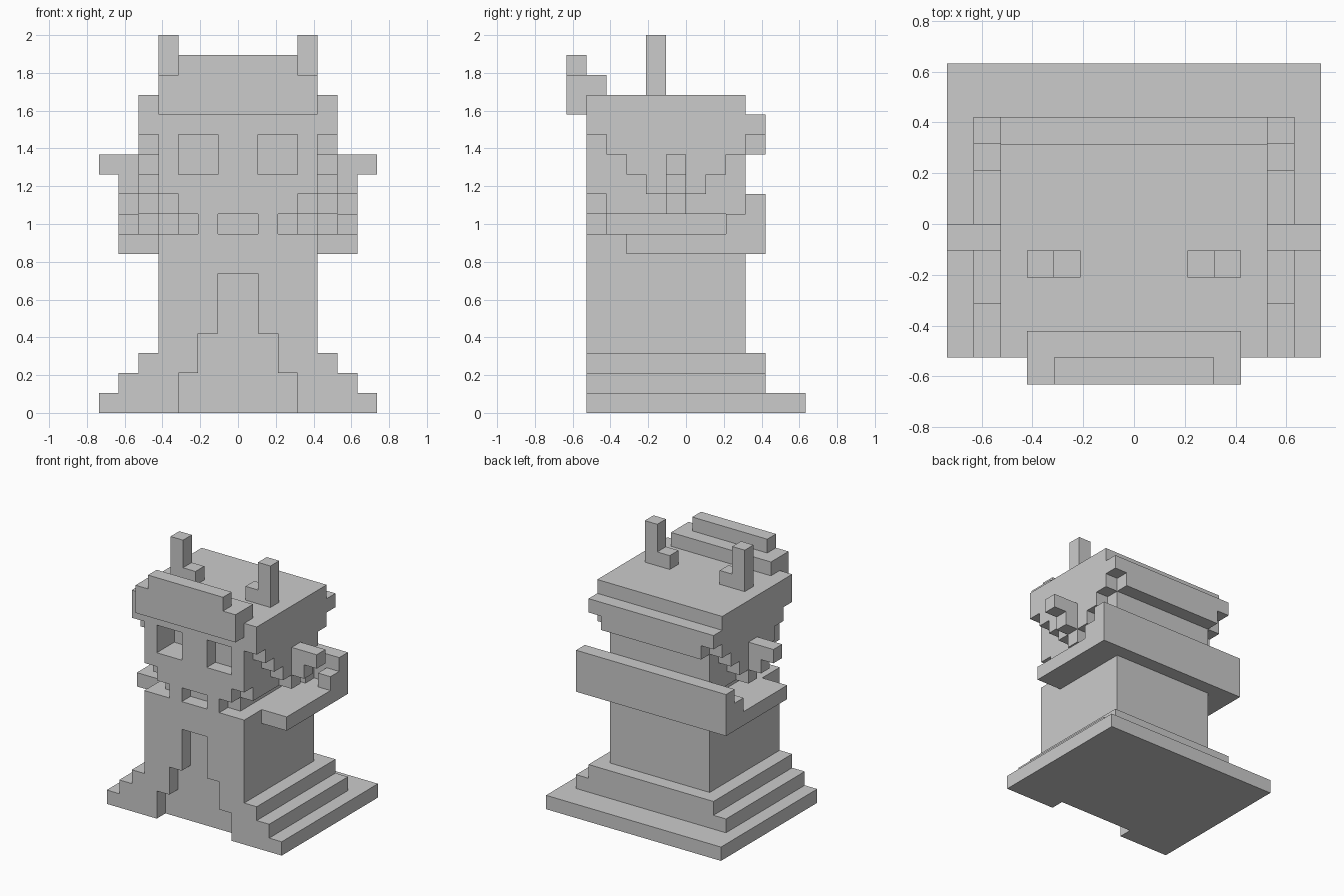
import bpy, bmesh
from mathutils import Vector

if "Cube" in bpy.data.objects:
    bpy.data.objects.remove(bpy.data.objects["Cube"])

U = 2 / 19  # size of one block; all numbers below are in blocks


def finish(name, bm):
    bmesh.ops.recalc_face_normals(bm, faces=bm.faces)
    me = bpy.data.meshes.new(name)
    bm.to_mesh(me)
    bm.free()
    ob = bpy.data.objects.new(name, me)
    bpy.context.collection.objects.link(ob)
    return ob


def prism(name, pts, place, depth):
    """Extrude a flat profile; place() maps profile points to 3D."""
    bm = bmesh.new()
    face = bm.faces.new([bm.verts.new(Vector(place(*p)) * U) for p in pts])
    ext = bmesh.ops.extrude_face_region(bm, geom=[face])
    verts = [v for v in ext["geom"] if isinstance(v, bmesh.types.BMVert)]
    bmesh.ops.translate(bm, verts=verts, vec=Vector(depth) * U)
    return finish(name, bm)


def box(name, x0, x1, y0, y1, z0, z1):
    pts = [(x0, y0), (x1, y0), (x1, y1), (x0, y1)]
    return prism(name, pts, lambda a, b: (a, b, z0), (0, 0, z1 - z0))


def pair(name, x0, x1, *yz):
    return [box(f"{name}_left", -x1, -x0, *yz), box(f"{name}_right", x0, x1, *yz)]


def cut(target, cutters):
    """Carve the cutters out of the target, then drop them."""
    bpy.context.view_layer.objects.active = target
    for c in cutters:
        m = target.modifiers.new("cut", "BOOLEAN")
        m.operation, m.solver, m.object = "DIFFERENCE", "EXACT", c
        c.hide_render = True
        bpy.ops.object.modifier_apply(modifier=m.name)
        bpy.data.objects.remove(c)


# Front layer of the robe: stepped hem outside, stepped opening inside
half = [(1, 7), (1, 4), (2, 4), (2, 2), (3, 2), (3, 0), (7, 0), (7, 1), (6, 1),
        (6, 2), (5, 2), (5, 3), (4, 3), (4, 9)]
outline = half + [(-x, z) for x, z in reversed(half)]
prism("robe_front", outline, lambda x, z: (x, -5, z), (0, 1, 0))

# Robe body and stepped train behind it
box("hem_bottom", -7, 7, -4, 6, 0, 1)
box("hem_middle", -6, 6, -4, 4, 1, 2)
box("hem_top", -5, 5, -4, 4, 2, 3)
box("robe_body", -4, 4, -4, 3, 3, 9)

# Collar: side shelves, small steps, raised back wall
pair("collar_side", 4, 6, -3, 3, 8, 9)
pair("collar_step", 5, 6, 2, 3, 9, 10)
box("collar_back", -6, 6, 3, 4, 8, 11)

# Head with eye sockets, mouth slot and jaw grooves
head = box("head", -4, 4, -5, 3, 9, 16)
cutters = [box("eye_cut_left", -3, -1, -6, -3, 12, 14),
           box("eye_cut_right", 1, 3, -6, -4, 12, 14),
           box("mouth_cut", -1, 1, -6, -4, 8.5, 10)]
cutters += pair("jaw_front_cut", 2, 4.5, -6, -4, 8.5, 10)
cutters += pair("jaw_side_cut", 3, 4.5, -6, 2, 8.5, 10)
cutters += pair("cheek_cut", 3, 4.5, -6, -4, 9.5, 11)
cut(head, cutters)

# Side hair with a V-shaped stepped lower edge
hair = [(-5, 16), (-5, 14), (-4, 14), (-4, 13), (-3, 13), (-3, 12), (-2, 12),
        (-2, 11), (1, 11), (1, 12), (2, 12), (2, 13), (3, 13), (3, 16)]
for side, x in (("left", -5), ("right", 4)):
    prism(f"side_hair_{side}", hair, lambda y, z: (x, y, z), (1, 0, 0))

# Back hair ledges
box("back_hair_upper", -5, 5, 3, 4, 14, 15)
box("back_hair_lower", -4, 4, 3, 4, 13, 14)

# Ears: bent bars reaching outward
ear = [(5, 11), (6, 11), (6, 12), (7, 12), (7, 13), (5, 13)]
for side, s in (("left", -1), ("right", 1)):
    prism(f"ear_{side}", ear, lambda x, z: (s * x, -1, z), (0, 1, 0))
pair("ear_root", 4, 5, -1, 0, 10, 11)

# Fringe over the forehead
fringe = [(-6, 15), (-5, 15), (-5, 16), (-4, 16), (-4, 17), (-6, 17)]
prism("fringe", fringe, lambda y, z: (-4, y, z), (8, 0, 0))
box("fringe_crest", -3, 3, -6, -5, 17, 18)

# L-shaped horns
horn = [(2, 16), (4, 16), (4, 19), (3, 19), (3, 17), (2, 17)]
for side, s in (("left", -1), ("right", 1)):
    prism(f"horn_{side}", horn, lambda x, z: (s * x, -2, z), (0, 1, 0))
